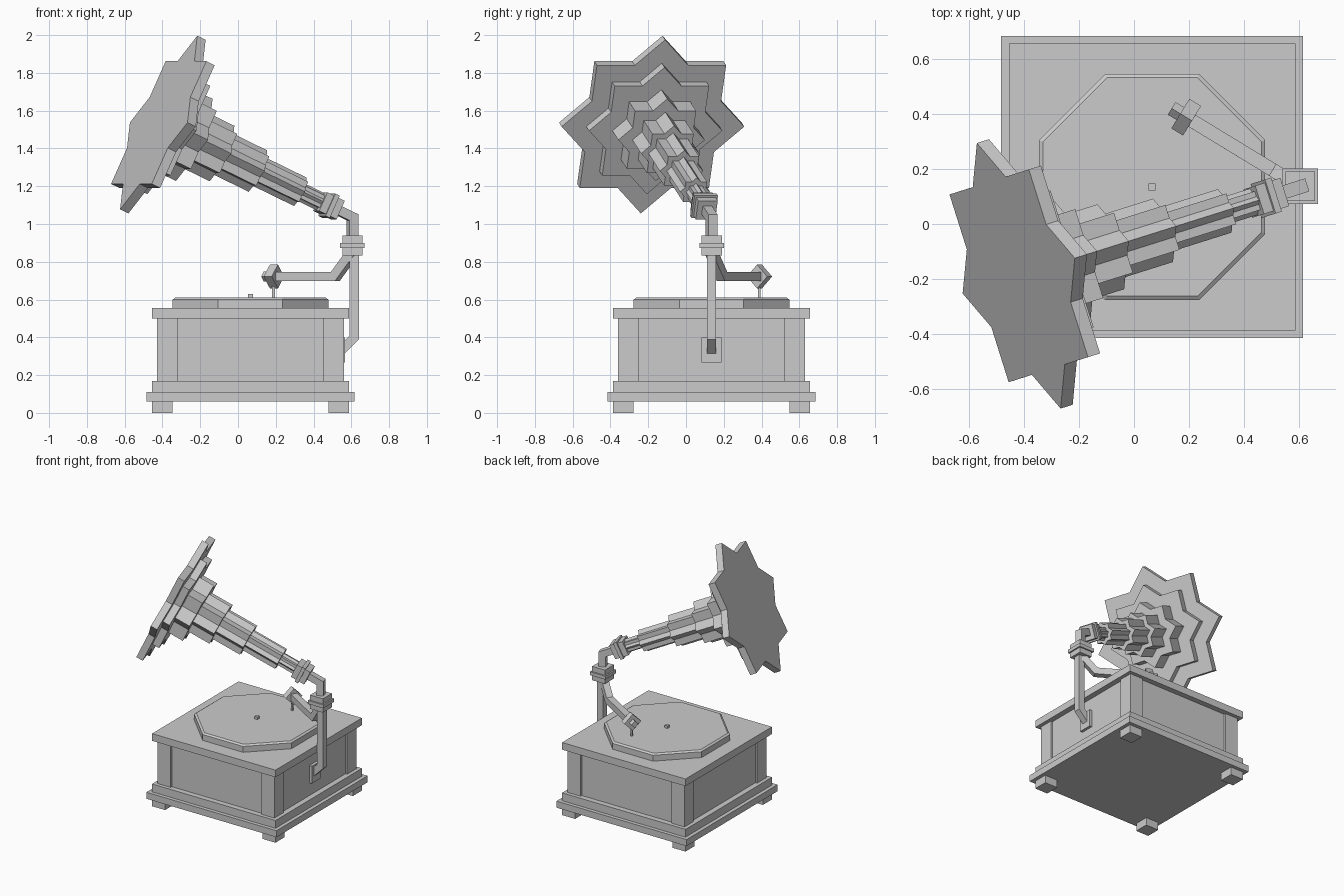
import bpy, math
from math import sin, cos, pi, radians
from mathutils import Vector, Matrix

if "Cube" in bpy.data.objects:
    bpy.data.objects.remove(bpy.data.objects["Cube"])

CX, CY = 0.066, 0.135          # cabinet centre
I = Matrix.Identity(4)


def mesh(name, verts, faces):
    me = bpy.data.meshes.new(name)
    me.from_pydata([tuple(v) for v in verts], [], faces)
    me.update()
    ob = bpy.data.objects.new(name, me)
    bpy.context.collection.objects.link(ob)
    return ob


def loft(name, rings):
    """Closed solid through rings of equal length."""
    n = len(rings[0])
    verts = [v for r in rings for v in r]
    faces = [tuple(reversed(range(n))), tuple(range(len(verts) - n, len(verts)))]
    for k in range(len(rings) - 1):
        for i in range(n):
            j = (i + 1) % n
            faces.append((k * n + i, k * n + j, (k + 1) * n + j, (k + 1) * n + i))
    return mesh(name, verts, faces)


def polygon(n, r, r_in=None, turn=0.0):
    """Regular polygon, or a star when an inner radius is given."""
    m = 2 * n if r_in else n
    return [Vector(((r_in if r_in and i % 2 else r) * cos(turn + 2 * pi * i / m),
                    (r_in if r_in and i % 2 else r) * sin(turn + 2 * pi * i / m)))
            for i in range(m)]


def prism(name, pts, z0, z1, frame=I):
    return loft(name, [[frame @ Vector((p.x, p.y, z)) for p in pts] for z in (z0, z1)])


def slab(name, x, y, hx, hy, z0, z1, frame=I):
    pts = [Vector((x + a * hx, y + b * hy)) for a, b in ((-1, -1), (1, -1), (1, 1), (-1, 1))]
    return prism(name, pts, z0, z1, frame)


def pipe(name, path, w):
    """Square tube swept along a planar path with mitred corners."""
    path = [Vector(p) for p in path]
    d = [(b - a).normalized() for a, b in zip(path, path[1:])]
    n = d[0].cross(d[1]).normalized()
    rings = []
    for i, p in enumerate(path):
        a, b = d[max(i - 1, 0)], d[min(i, len(d) - 1)]
        t = (a + b).normalized()
        m = n.cross(t) * (w / t.dot(a))
        rings.append([p - m - n * w, p + m - n * w, p + m + n * w, p - m + n * w])
    return loft(name, rings)


def axis_frame(origin, a):
    """Frame with z along a, y as upward as possible."""
    a = Vector(a).normalized()
    r = Vector((0, 0, 1)).cross(a).normalized()
    u = a.cross(r)
    m = Matrix((r, u, a)).transposed().to_4x4()
    m.translation = Vector(origin)
    return m


# Cabinet
slab("base_plate", CX, CY, 0.55, 0.55, 0.06, 0.11)
slab("base_moulding", CX, CY, 0.522, 0.522, 0.11, 0.17)
slab("cabinet_body", CX, CY, 0.48, 0.48, 0.17, 0.50)
slab("cabinet_lid", CX, CY, 0.522, 0.522, 0.50, 0.555)
for sx in (-1, 1):
    for sy in (-1, 1):
        slab("foot", CX + sx * 0.467, CY + sy * 0.467, 0.055, 0.055, 0, 0.06)
        slab("corner_post", CX + sx * 0.439, CY + sy * 0.439, 0.055, 0.055, 0.17, 0.50)

# Platter with a chamfered rim, and spindle
rings = []
for apothem, z in ((0.412, 0.555), (0.412, 0.60), (0.398, 0.61)):
    rings.append([Vector((CX + p.x, CY + p.y, z))
                  for p in polygon(8, apothem / cos(pi / 8), turn=pi / 8)])
loft("platter", rings)
slab("spindle", CX, CY, 0.013, 0.013, 0.60, 0.63)

# Support arm on the side of the cabinet
slab("arm_bracket", 0.552, CY, 0.015, 0.053, 0.267, 0.40)
pipe("support_arm", [(0.53, CY, 0.314), (0.616, CY, 0.40), (0.616, CY, 0.86)], 0.025)


def collar(name, s, frame):
    for h, z0, z1 in ((0.054, -0.053, -0.013), (0.065, -0.013, 0.013), (0.054, 0.013, 0.053)):
        slab(name, 0, 0, h, h, s + z0, s + z1, frame)


collar("arm_collar", 0.887, Matrix.Translation((0.606, CY + 0.002, 0)))

# Horn: elbow pipe, collar and stepped eight-point star tiers
yaw, pitch = radians(17.5), radians(25)
elbow = Vector((0.607, CY, 1.035))
axis = Vector((-cos(pitch) * cos(yaw), -cos(pitch) * sin(yaw), sin(pitch)))
horn = axis_frame(elbow, axis)
pipe("horn_elbow", [elbow - Vector((0, 0, 0.14)), elbow, elbow + axis * 0.15], 0.025)
collar("horn_collar", 0.145, horn)
tiers = [(0.05, 0.18, 0.32), (0.083, 0.32, 0.58), (0.121, 0.58, 0.80), (0.162, 0.80, 0.97),
         (0.24, 0.97, 1.085), (0.37, 1.085, 1.137), (0.507, 1.137, 1.188)]
for r, s0, s1 in tiers:
    prism("horn_tier", polygon(8, r, r * 0.765), s0, s1, horn)

# Tone arm, sound box and needle
head = Vector((0.19, 0.389, 0.722))
pipe("tone_arm", [(0.612, 0.132, 0.855), (0.515, 0.191, 0.722), head], 0.025)
box = axis_frame(head, (-0.854, 0.52, 0))
prism("sound_box", polygon(4, 0.063), -0.025, 0.025, box)
prism("sound_box_cap", polygon(4, 0.027), 0.025, 0.062, box)
slab("needle", 0.188, 0.387, 0.007, 0.007, 0.605, 0.68)
